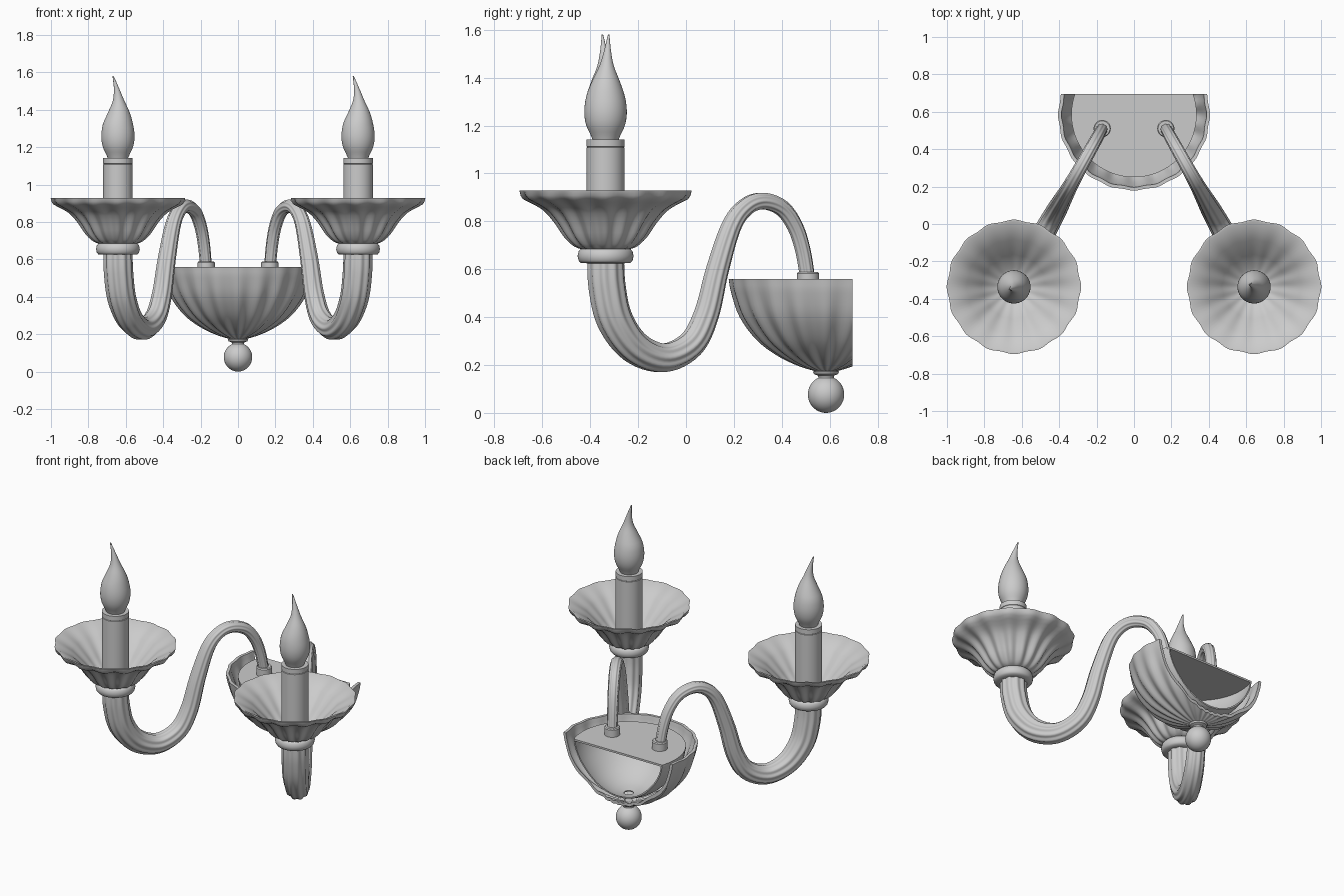
import bpy, bmesh, math
from mathutils import Vector

if "Cube" in bpy.data.objects:
    bpy.data.objects.remove(bpy.data.objects["Cube"])

AX_Y = 0.585      # bowl axis
BACK = 0.695      # flat wall plane
CX, CY = 0.642, -0.336   # candle axis


def spline(pts, n):
    """Catmull-Rom through points of any dimension."""
    p = [Vector(q) for q in pts]
    p = [2 * p[0] - p[1]] + p + [2 * p[-1] - p[-2]]
    out = []
    for i in range(1, len(p) - 2):
        a, b, c, d = p[i - 1:i + 3]
        for k in range(n):
            t = k / n
            out.append(0.5 * (2 * b + (c - a) * t + (2 * a - 5 * b + 4 * c - d) * t ** 2
                              + (3 * b - a - 3 * c + d) * t ** 3))
    return out + [p[-2]]


def finish(bm, name, angle=35):
    bmesh.ops.recalc_face_normals(bm, faces=bm.faces)
    me = bpy.data.meshes.new(name)
    bm.to_mesh(me)
    bm.free()
    ob = bpy.data.objects.new(name, me)
    bpy.context.collection.objects.link(ob)
    bpy.ops.object.select_all(action='DESELECT')
    ob.select_set(True)
    bpy.context.view_layer.objects.active = ob
    bpy.ops.object.shade_smooth_by_angle(angle=math.radians(angle))
    return ob


def skin(rings, closed=False):
    """Bridge rings of points; cap the ends or close the section on itself."""
    bm = bmesh.new()
    rows = [[bm.verts.new(c) for c in r] for r in rings]
    n = len(rows[0])
    for a, b in zip(rows, rows[1:] + (rows[:1] if closed else [])):
        for i in range(n):
            j = (i + 1) % n
            bm.faces.new((a[i], a[j], b[j], b[i]))
    if not closed:
        bm.faces.new(rows[0])
        bm.faces.new(rows[-1])
    return bm


def lathe(profile, x, y, segs=48, lobes=0, closed=False, bend=None):
    """Profile points are (radius, z, flute depth)."""
    rings = []
    for q in profile:
        r, z, f = (*q, 0)[:3]
        ox, oy = bend(z) if bend else (0, 0)
        ring = []
        for i in range(segs):
            t = math.tau * i / segs
            rr = r + f * math.cos(lobes * t)
            ring.append((x + ox + rr * math.cos(t), y + oy + rr * math.sin(t), z))
        rings.append(ring)
    return skin(rings, closed)


def cut_back(bm):
    res = bmesh.ops.bisect_plane(bm, geom=bm.verts[:] + bm.edges[:] + bm.faces[:], dist=1e-5,
                                 plane_co=(0, BACK, 0), plane_no=(0, 1, 0), clear_outer=True)
    edges = [e for e in res['geom_cut'] if isinstance(e, bmesh.types.BMEdge)]
    bmesh.ops.holes_fill(bm, edges=edges, sides=0)
    return bm


def shell(outer, thick):
    """Closed section: outer profile plus an inner copy moved inward."""
    inner = []
    for i, q in enumerate(outer):
        a, b = outer[max(i - 1, 0)], outer[min(i + 1, len(outer) - 1)]
        d = Vector((b[0] - a[0], b[1] - a[1])).normalized()
        r, z = q[0] - d.y * thick, q[1] + d.x * thick
        inner.append((max(r, 0.012), z, q[2]))
    inner[-1] = (outer[-1][0] - thick, outer[-1][1], outer[-1][2])
    return outer + inner[::-1]


# Fluted half bowl against the wall
bowl = [tuple(v) for v in spline([(0.03, 0.17, 0.002), (0.11, 0.197, 0.008), (0.195, 0.24, 0.011),
                                  (0.28, 0.305, 0.011), (0.352, 0.40, 0.009), (0.391, 0.50, 0.005),
                                  (0.404, 0.56, 0.003)], 4)]
finish(cut_back(lathe(shell(bowl, 0.018), 0, AX_Y, 160, 20, True)), "wall_bowl")

# Inner cup and recessed lid
cup = [tuple(v) for v in spline([(0.03, 0.225, 0), (0.11, 0.245, 0), (0.2, 0.3, 0), (0.28, 0.39, 0),
                                 (0.322, 0.47, 0), (0.335, 0.53, 0)], 3)]
finish(cut_back(lathe(shell(cup, 0.008), 0, AX_Y, 64, 0, True)), "inner_cup")
finish(cut_back(lathe([(0.335, 0.525), (0.335, 0.537)], 0, AX_Y, 64)), "bowl_lid")

# Ball finial with its neck
ball = [(0.076 * math.sin(a), 0.077 - 0.077 * math.cos(a))
        for a in [math.pi * (0.02 + 0.84 * k / 16) for k in range(17)]]
finish(lathe(ball + [(0.033, 0.155), (0.05, 0.162), (0.055, 0.172), (0.03, 0.185)], 0, AX_Y),
       "ball_finial")

# Arm path: (y, z, radius), running in the vertical plane from candle to bowl
ARM = [(-0.336, 0.66, 0.074), (-0.330, 0.53, 0.075), (-0.298, 0.39, 0.073), (-0.215, 0.275, 0.066),
       (-0.095, 0.23, 0.059), (0.02, 0.285, 0.055), (0.085, 0.41, 0.051), (0.132, 0.60, 0.046),
       (0.19, 0.78, 0.040), (0.25, 0.86, 0.036), (0.32, 0.885, 0.034), (0.40, 0.856, 0.033),
       (0.455, 0.78, 0.032), (0.488, 0.68, 0.031), (0.51, 0.55, 0.030)]
END = (0.17, 0.51)


def arm(side):
    pts = spline(ARM, 6)
    slope = (END[0] - CX) / (END[1] - CY)
    path = [Vector((side * (CX + (p.x - CY) * slope), p.x, p.y)) for p in pts]
    across = Vector((0, 0, 1)).cross(path[-1] - path[0])
    across.z = 0
    across.normalize()
    rings = []
    for i, p in enumerate(path):
        tan = (path[min(i + 1, len(path) - 1)] - path[max(i - 1, 0)]).normalized()
        up = tan.cross(across)
        ring = []
        for k in range(60):
            t = math.tau * k / 60
            r = pts[i].z * (1 + 0.055 * math.cos(10 * t))
            ring.append(p + across * (r * math.cos(t)) + up * (r * math.sin(t)))
        rings.append(ring)
    return skin(rings)


# Scalloped drip dish section
dish = [tuple(v) for v in spline([(0.085, 0.68, 0.002), (0.125, 0.695, 0.006), (0.165, 0.735, 0.009),
                                  (0.205, 0.795, 0.010), (0.255, 0.85, 0.011), (0.335, 0.893, 0.010)], 3)]
dish += [(0.350, 0.908, 0.005), (0.356, 0.928, 0.004)]
dish += [(0.344, 0.928, 0.004), (0.25, 0.868, 0.004), (0.17, 0.785, 0.003), (0.10, 0.71, 0.002),
         (0.07, 0.70, 0)]

bulb = [tuple(v) for v in spline([(0.052, 1.135), (0.062, 1.16), (0.082, 1.205), (0.089, 1.26),
                                  (0.08, 1.325), (0.056, 1.39), (0.03, 1.45), (0.015, 1.51),
                                  (0.008, 1.55), (0.003, 1.58)], 3)]

for side, label in ((-1, "left"), (1, "right")):
    x = side * CX
    finish(arm(side), label + "_arm", 60)
    # Small socket where the arm enters the lid
    finish(lathe([(0.046, 0.53), (0.046, 0.583), (0.041, 0.589)], side * END[0], END[1], 32),
           label + "_arm_socket")
    # Rounded collar under the dish
    finish(lathe([(0.08, 0.625), (0.105, 0.627), (0.113, 0.637), (0.117, 0.655), (0.113, 0.674),
                  (0.105, 0.684), (0.08, 0.686)], x, CY), label + "_collar", 50)
    finish(lathe(dish, x, CY, 128, 16, True), label + "_drip_dish", 40)
    # Candle sleeve with a ring line near its top
    finish(lathe([(0.079, 0.68), (0.079, 1.108), (0.076, 1.11), (0.079, 1.112), (0.079, 1.142),
                  (0.05, 1.142)], x, CY), label + "_candle", 30)

    # Flame bulb with a tip that leans over
    def lean(z, s=side):
        u = (z - 1.33) / 0.25
        k = max(0, u) ** 1.5
        sway = 0.012 * math.sin(math.pi * min(max(u, 0), 1))
        return (-0.026 * k + sway, s * 0.013 * k)
    finish(lathe(bulb, x, CY, 40, bend=lean), label + "_flame_bulb", 60)
